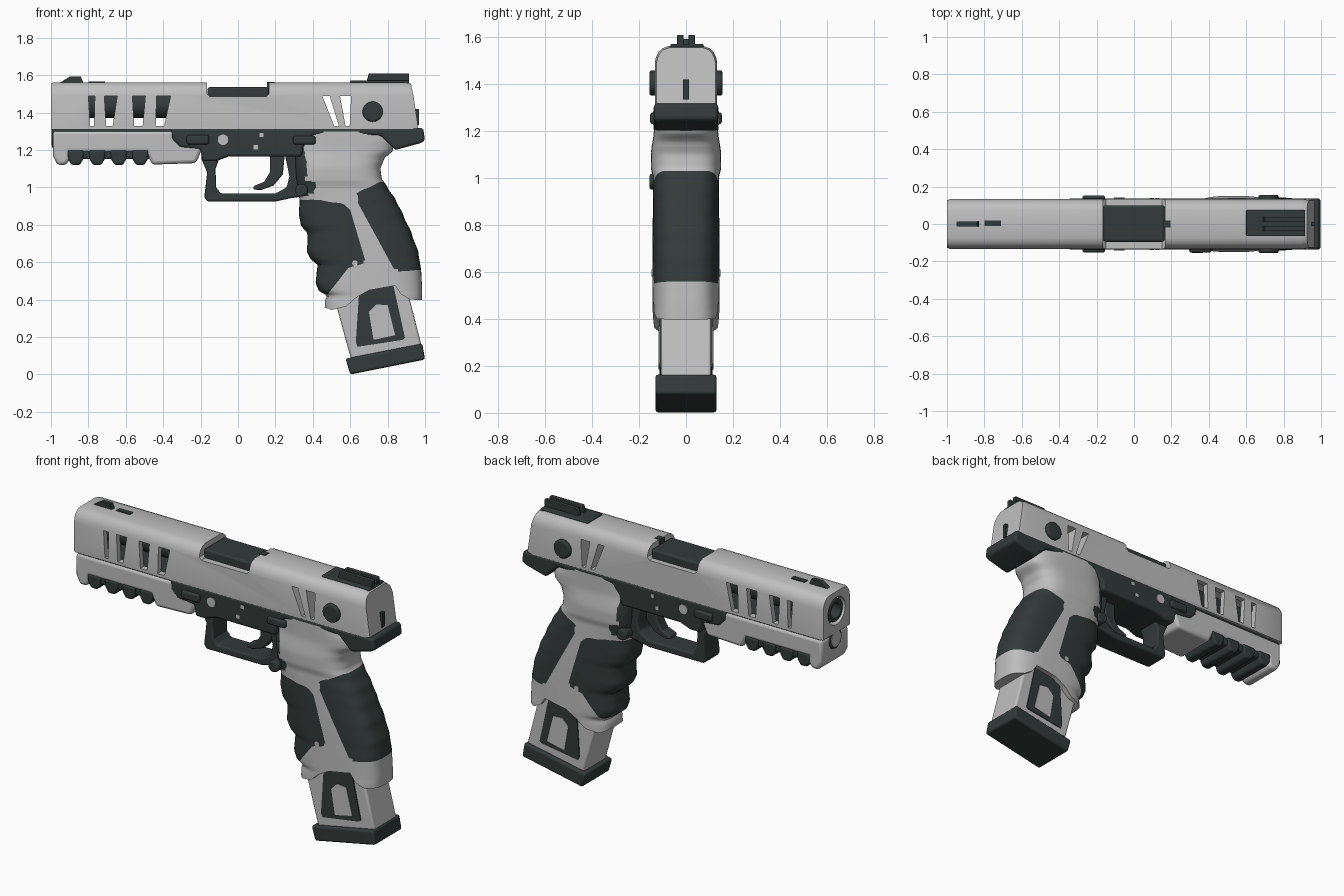
import bpy, bmesh, math
from mathutils import Vector, Matrix


def material(name, rgb):
    m = bpy.data.materials.new(name)
    m.diffuse_color = (*rgb, 1)
    return m


LIGHT = material("light grey", (0.52, 0.52, 0.52))
DARK = material("dark green grey", (0.032, 0.043, 0.041))


def finish(name, bm, mat, bevel=0.0):
    bmesh.ops.recalc_face_normals(bm, faces=bm.faces[:])
    me = bpy.data.meshes.new(name)
    bm.to_mesh(me)
    bm.free()
    ob = bpy.data.objects.new(name, me)
    bpy.context.collection.objects.link(ob)
    me.materials.append(mat)
    if bevel:
        b = ob.modifiers.new("bevel", "BEVEL")
        b.width, b.segments, b.limit_method = bevel, 3, "ANGLE"
        b.angle_limit = math.radians(38)
    return ob


def prism(name, pts, y0, y1, mat, bevel=0.0):
    """Extrude an xz outline from y0 to y1."""
    bm = bmesh.new()
    f = bm.faces.new([bm.verts.new((x, y0, z)) for x, z in pts])
    ext = bmesh.ops.extrude_face_region(bm, geom=[f])["geom"]
    bmesh.ops.translate(bm, vec=(0, y1 - y0, 0), verts=[v for v in ext if isinstance(v, bmesh.types.BMVert)])
    return finish(name, bm, mat, bevel)


def box(name, x0, x1, y0, y1, z0, z1, mat, bevel=0.0):
    return prism(name, [(x0, z0), (x1, z0), (x1, z1), (x0, z1)], y0, y1, mat, bevel)


def rod(name, a, b, r, mat, bevel=0.0):
    a, b = Vector(a), Vector(b)
    rot = (b - a).to_track_quat("Z", "Y").to_matrix().to_4x4()
    bm = bmesh.new()
    bmesh.ops.create_cone(bm, cap_ends=True, segments=40, radius1=r, radius2=r, depth=(b - a).length,
                          matrix=Matrix.Translation((a + b) / 2) @ rot)
    return finish(name, bm, mat, bevel)


def cut(ob, cutter):
    m = ob.modifiers.new("cut", "BOOLEAN")
    m.object, m.operation, m.solver = cutter, "DIFFERENCE", "EXACT"
    bpy.context.view_layer.objects.active = ob
    bpy.ops.object.modifier_apply(modifier=m.name)
    bpy.data.objects.remove(cutter, do_unlink=True)


def curve(table, z):
    """Smoothed lookup in a table of (z, value), z falling."""
    for (z0, v0), (z1, v1) in zip(table, table[1:]):
        if z >= z1:
            t = min(max((z0 - z) / (z0 - z1), 0), 1)
            t = 0.5 * t + 0.5 * t * t * (3 - 2 * t)
            return v0 + (v1 - v0) * t
    return table[-1][1]


def inside(p, poly):
    hit = False
    for (x0, z0), (x1, z1) in zip(poly, poly[1:] + poly[:1]):
        if (z0 > p[1]) != (z1 > p[1]) and p[0] < x0 + (p[1] - z0) * (x1 - x0) / (z1 - z0):
            hit = not hit
    return hit


# Slide: rounded section run along x, with a raked rear
half = [(0.133, 1.31), (0.133, 1.49), (0.128, 1.515), (0.117, 1.538), (0.1, 1.553), (0.075, 1.562)]
section = half + [(-y, z) for y, z in reversed(half)]
bm = bmesh.new()
rings = []
for x, s in ((-1.0, 0.95), (-0.985, 1.0), (0.93, 1.0), (0.965, 0.95)):
    ring = []
    for y, z in section:
        xx = x - (max(0, z - 1.36) * 0.2 if x > 0 else 0)
        ring.append(bm.verts.new((xx, y * s, 1.31 + (z - 1.31) * (0.5 + s / 2))))
    rings.append(ring)
n = len(section)
for a, b in zip(rings, rings[1:]):
    for i in range(n):
        bm.faces.new((a[i], a[(i + 1) % n], b[(i + 1) % n], b[i]))
bm.faces.new(rings[0])
bm.faces.new(rings[-1])
slide = finish("slide", bm, LIGHT)
cut(slide, box("cavity", -0.96, -0.2, -0.1, 0.1, 1.2, 1.515, LIGHT))
cut(slide, prism("port", [(-0.15, 1.485), (0.15, 1.485), (0.165, 1.5), (0.165, 1.7), (-0.165, 1.7), (-0.165, 1.5)],
                 -0.3, 0.3, LIGHT))
slots = [(-0.80, -0.765, -0.77, -0.79), (-0.715, -0.645, -0.67, -0.705), (-0.565, -0.495, -0.51, -0.555),
         (-0.435, -0.36, -0.395, -0.44), (0.45, 0.49, 0.54, 0.515), (0.545, 0.605, 0.597, 0.575)]
for a, b, c, d in slots:
    cut(slide, prism("slot", [(a, 1.49), (b, 1.49), (c, 1.328), (d, 1.328)], -0.3, 0.3, LIGHT))
cut(slide, rod("muzzle_cut", (-1.1, 0, 1.44), (-0.9, 0, 1.44), 0.082, LIGHT))

# Barrel, chamber block, recoil rod
barrel = rod("barrel", (-0.995, 0, 1.44), (-0.18, 0, 1.44), 0.068, DARK, 0.006)
cut(barrel, rod("bore", (-1.1, 0, 1.44), (-0.8, 0, 1.44), 0.042, DARK))
box("chamber_block", -0.163, 0.163, -0.095, 0.1, 1.45, 1.536, DARK, 0.012)
box("extractor", 0.155, 0.195, -0.02, 0.02, 1.5, 1.565, DARK)
rod("recoil_rod", (-0.994, 0, 1.27), (-0.9, 0, 1.27), 0.06, DARK, 0.006)
rod("recoil_rod_tip", (-0.998, 0, 1.27), (-0.9, 0, 1.27), 0.045, LIGHT)
box("slide_gap", -0.975, -0.3, -0.118, 0.118, 1.29, 1.325, DARK)

# Sights
prism("front_sight", [(-0.96, 1.555), (-0.9, 1.592), (-0.84, 1.592), (-0.825, 1.555)], -0.014, 0.014, DARK)
box("front_sight_screw", -0.8, -0.71, -0.012, 0.02, 1.55, 1.567, DARK)
box("rear_sight_base", 0.6, 0.915, -0.065, 0.075, 1.55, 1.572, DARK, 0.006)
for s in (-1, 1):
    prism("rear_sight_blade", [(0.685, 1.56), (0.70, 1.61), (0.915, 1.61), (0.915, 1.56)],
          *sorted((s * 0.01, s * 0.038)), DARK, 0.004)
box("rear_slot", 0.94, 0.968, -0.012, 0.012, 1.335, 1.42, DARK)

# Frame and dust cover
frame = [(-0.355, 1.318), (0.99, 1.318), (1.0, 1.25), (0.97, 1.235), (0.84, 1.2), (0.76, 1.28), (0.40, 1.28),
         (0.35, 1.22), (0.34, 1.165), (-0.05, 1.165), (-0.12, 1.14), (-0.19, 1.14), (-0.2, 1.205), (-0.31, 1.215),
         (-0.355, 1.26)]
prism("frame", frame, -0.136, 0.136, DARK, 0.014)
cover = [(-0.99, 1.302), (-0.2, 1.302), (-0.19, 1.21), (-0.225, 1.13), (-0.46, 1.122), (-0.49, 1.19), (-0.9, 1.19),
         (-0.9, 1.15), (-0.92, 1.12), (-0.965, 1.12), (-0.99, 1.17)]
prism("dust_cover", cover, -0.128, 0.128, LIGHT, 0.018)

# Accessory rail with four teeth
box("rail_base", -0.91, -0.47, -0.12, 0.12, 1.152, 1.2, DARK, 0.01)
for i in range(4):
    x = -0.868 + i * 0.115
    prism("rail_tooth", [(x - 0.045, 1.2), (x - 0.04, 1.15), (x - 0.022, 1.12), (x + 0.022, 1.12),
                         (x + 0.04, 1.15), (x + 0.045, 1.2)], -0.13, 0.13, DARK, 0.012)

# Trigger guard and trigger
guard = [(-0.195, 1.15), (-0.165, 1.08), (-0.18, 0.95), (-0.165, 0.925), (0.2, 0.925), (0.28, 0.942), (0.37, 0.955),
         (0.37, 1.18), (0.25, 1.18), (0.275, 1.06), (0.26, 1.0), (0.2, 0.967), (-0.09, 0.967), (-0.117, 1.0),
         (-0.12, 1.1), (-0.09, 1.18), (-0.195, 1.18)]
prism("trigger_guard", guard, -0.07, 0.07, DARK, 0.01)
prism("trigger", [(0.17, 1.18), (0.25, 1.18), (0.24, 1.07), (0.19, 1.01), (0.12, 0.985), (0.08, 0.99),
                  (0.085, 1.008), (0.14, 1.03), (0.17, 1.08)], -0.035, 0.035, DARK, 0.008)

# Grip: lofted horizontal sections with finger grooves
front = [(1.3, 0.31), (1.15, 0.30), (1.0, 0.31), (0.93, 0.33), (0.86, 0.325), (0.8, 0.335), (0.755, 0.37),
         (0.71, 0.372), (0.66, 0.367), (0.62, 0.385), (0.585, 0.425), (0.54, 0.42), (0.49, 0.415), (0.45, 0.43),
         (0.42, 0.475), (0.39, 0.465), (0.3, 0.46)]
back = [(1.3, 0.79), (1.24, 0.83), (1.2, 0.83), (1.15, 0.78), (1.1, 0.762), (1.05, 0.768), (1.0, 0.80), (0.93, 0.845),
        (0.85, 0.885), (0.75, 0.93), (0.65, 0.965), (0.55, 0.98), (0.45, 0.985), (0.3, 0.985)]
width = [(1.3, 0.138), (1.2, 0.137), (1.1, 0.15), (1.04, 0.149), (1.0, 0.14), (0.7, 0.143), (0.3, 0.142)]
bm = bmesh.new()
rings, N, E = [], 56, 2 / 3.3
for k in range(86):
    z = 1.3 - k * 0.0115
    f, b, w = curve(front, z), curve(back, z), curve(width, z)
    ring = []
    for i in range(N):
        c, s = math.cos(math.tau * (i + 0.5) / N), math.sin(math.tau * (i + 0.5) / N)
        ring.append(bm.verts.new(((f + b) / 2 + (b - f) / 2 * math.copysign(abs(c) ** E, c),
                                  w * math.copysign(abs(s) ** E, s), z)))
    rings.append(ring)
for a, b in zip(rings, rings[1:]):
    for i in range(N):
        bm.faces.new((a[i], a[(i + 1) % N], b[(i + 1) % N], b[i]))
bm.faces.new(rings[0])
bm.faces.new(rings[-1])
grip = finish("grip", bm, LIGHT)
grip.data.materials.append(DARK)
cut(grip, prism("grip_bottom", [(0.3, 0.36), (0.46, 0.36), (0.5, 0.345), (0.58, 0.365), (0.63, 0.41), (0.7, 0.45),
                                (0.84, 0.475), (0.87, 0.43), (0.92, 0.4), (1.1, 0.395), (1.1, 0.2), (0.3, 0.2)],
                -0.3, 0.3, LIGHT))

# Grip panels: cut along the outlines, then colour the faces inside
panels = [[(0.2, 0.93), (0.4, 0.935), (0.56, 0.915), (0.6, 0.88), (0.68, 0.61), (0.66, 0.585), (0.59, 0.57),
           (0.48, 0.43), (0.3, 0.43)],
          [(0.64, 0.97), (0.76, 1.03), (1.1, 1.03), (1.1, 0.57), (0.86, 0.55), (0.825, 0.58), (0.645, 0.91)],
          [(0.2, 1.22), (0.35, 1.22), (0.37, 1.1), (0.36, 1.04), (0.41, 1.03), (0.41, 0.97), (0.36, 0.955),
           (0.2, 0.95)]]
bm = bmesh.new()
bm.from_mesh(grip.data)
for poly in panels:
    for (x0, z0), (x1, z1) in zip(poly, poly[1:] + poly[:1]):
        if max(x0, x1) < 0.28 or min(x0, x1) > 1.05:
            continue
        bmesh.ops.bisect_plane(bm, geom=bm.verts[:] + bm.edges[:] + bm.faces[:], dist=0.0005,
                               plane_co=(x0, 0, z0), plane_no=(z1 - z0, 0, x0 - x1))
for f in bm.faces:
    c = f.calc_center_median()
    f.material_index = int(any(inside((c.x, c.z), p) for p in panels))
bm.to_mesh(grip.data)
bm.free()

# Magazine
prism("magazine", [(0.49, 0.5), (0.893, 0.5), (0.99, 0.12), (0.61, 0.06)], -0.107, 0.107, LIGHT, 0.012)
prism("magazine_window_frame", [(0.65, 0.48), (0.83, 0.48), (0.893, 0.195), (0.88, 0.185), (0.64, 0.148),
                                (0.63, 0.17)], -0.113, 0.113, DARK)
prism("magazine_window", [(0.70, 0.335), (0.74, 0.375), (0.80, 0.37), (0.84, 0.21), (0.725, 0.185)],
      -0.117, 0.117, LIGHT)
prism("magazine_base", [(0.575, 0.085), (0.985, 0.165), (1.0, 0.08), (0.6, 0.0)], -0.13, 0.13, DARK, 0.012)

# Controls, pins and side discs on both sides
for s in (-1, 1):
    rod("side_disc", (0.72, s * 0.12, 1.405), (0.72, s * 0.155, 1.405), 0.054, DARK, 0.01)
    box("takedown_lever", -0.275, -0.155, *sorted((s * 0.12, s * 0.153)), 1.23, 1.28, DARK, 0.012)
    rod("light_pin", (-0.08, s * 0.12, 1.255), (-0.08, s * 0.141, 1.255), 0.028, LIGHT)
    for x, z in ((0.125, 1.28), (0.095, 1.215)):
        box("small_pin", x - 0.011, x + 0.011, *sorted((s * 0.12, s * 0.139)), z - 0.011, z + 0.011, LIGHT)
    rod("grip_pin", (0.625, s * 0.12, 0.595), (0.625, s * 0.146, 0.595), 0.015, LIGHT)
box("slide_stop", 0.295, 0.415, -0.153, -0.12, 1.23, 1.275, DARK, 0.012)
rod("magazine_release", (0.34, -0.155, 0.985), (0.34, 0.13, 0.985), 0.034, DARK, 0.01)

bpy.ops.object.select_all(action="SELECT")
bpy.context.view_layer.objects.active = slide
bpy.ops.object.shade_smooth_by_angle(angle=math.radians(35))
